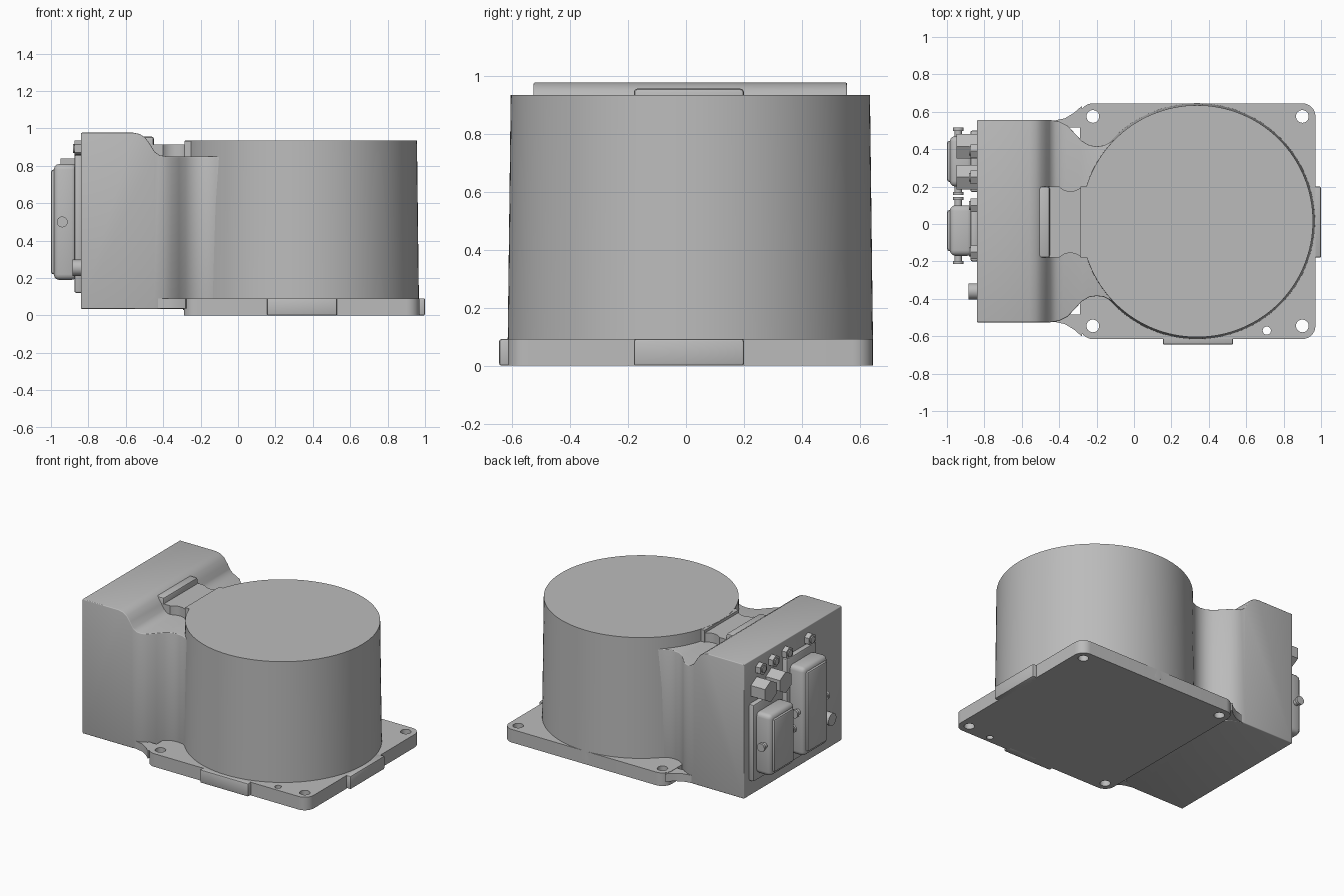
import bpy, bmesh, math
from mathutils import Matrix, Vector

old = bpy.data.objects.get("Cube")
if old:
    bpy.data.objects.remove(old, do_unlink=True)

grey = bpy.data.materials.new("housing_grey")
grey.use_nodes = True
grey.diffuse_color = (0.5, 0.5, 0.5, 1)
grey.node_tree.nodes["Principled BSDF"].inputs["Base Color"].default_value = (0.5, 0.5, 0.5, 1)

YC = 0.015          # symmetry line of the casting
WALL = -0.84        # x of the connector wall


def add(name, bm):
    bmesh.ops.recalc_face_normals(bm, faces=bm.faces)
    me = bpy.data.meshes.new(name)
    bm.to_mesh(me)
    bm.free()
    me.materials.append(grey)
    ob = bpy.data.objects.new(name, me)
    bpy.context.collection.objects.link(ob)
    return ob


def prism(name, pts, vec):
    """Extrude a closed 3D outline along vec."""
    bm = bmesh.new()
    face = bm.faces.new([bm.verts.new(p) for p in pts])
    ret = bmesh.ops.extrude_face_region(bm, geom=[face])
    moved = [v for v in ret["geom"] if isinstance(v, bmesh.types.BMVert)]
    bmesh.ops.translate(bm, verts=moved, vec=vec)
    return add(name, bm)


def box(name, x, y, z):
    bm = bmesh.new()
    bmesh.ops.create_cube(bm, size=1)
    for v in bm.verts:
        v.co = [r[0] if c < 0 else r[1] for c, r in zip(v.co, (x, y, z))]
    return add(name, bm)


def rod(name, start, end, r1, r2=None, sides=24):
    """Cylinder or cone between two points."""
    a, b = Vector(start), Vector(end)
    rot = (b - a).to_track_quat("Z", "Y").to_matrix().to_4x4()
    bm = bmesh.new()
    bmesh.ops.create_cone(bm, cap_ends=True, segments=sides, radius1=r1,
                          radius2=r1 if r2 is None else r2, depth=(b - a).length,
                          matrix=Matrix.Translation((a + b) / 2) @ rot)
    return add(name, bm)


def combine(ob, other, op="DIFFERENCE"):
    m = ob.modifiers.new("combine", "BOOLEAN")
    m.operation, m.solver, m.object = op, "EXACT", other
    other.hide_render = True


def finish(ob, bevel=0, segments=3, cutters=(), angle=35):
    """Round the edges, bake the modifiers and shade."""
    if bevel:
        m = ob.modifiers.new("round", "BEVEL")
        m.width, m.segments, m.limit_method = bevel, segments, "ANGLE"
        m.angle_limit = math.radians(40)
    if ob.modifiers:
        bpy.context.view_layer.update()
        dg = bpy.context.evaluated_depsgraph_get()
        me = bpy.data.meshes.new_from_object(ob.evaluated_get(dg))
        ob.modifiers.clear()
        ob.data = me
    for c in cutters:
        bpy.data.objects.remove(c, do_unlink=True)
    bpy.ops.object.select_all(action="DESELECT")
    ob.select_set(True)
    bpy.context.view_layer.objects.active = ob
    bpy.ops.object.shade_smooth_by_angle(angle=math.radians(angle))


# Base plate with rounded corners and mounting holes
outline = []
for cx, cy, start in ((0.9, 0.575, 0), (-0.22, 0.575, 90), (-0.22, -0.545, 180), (0.9, -0.545, 270)):
    for i in range(9):
        a = math.radians(start + i * 90 / 8)
        outline.append((cx + 0.07 * math.cos(a), cy + 0.07 * math.sin(a), 0))
plate = prism("base_plate", outline, (0, 0, 0.092))
holes = [rod("hole", (x, y, -0.1), (x, y, 0.2), r) for x, y, r in
         ((0.9, 0.575, 0.034), (-0.22, 0.575, 0.034), (-0.22, -0.545, 0.034),
          (0.9, -0.545, 0.034), (0.71, -0.57, 0.022))]
for h in holes:
    combine(plate, h)
finish(plate, cutters=holes)

# Locating pads on the plate edges
finish(box("front_pad", (0.155, 0.53), (-0.645, -0.58), (0, 0.092)), 0.008, 2)
finish(box("side_pad", (0.93, 1.0), (-0.18, 0.2), (0, 0.092)), 0.008, 2)

# Large drafted drum
finish(rod("drum", (0.337, YC, 0.03), (0.337, YC, 0.935), 0.631, 0.62, 128))

# Rear housing: plan outline trimmed by a side profile
half = [(WALL, 0.541), (-0.45, 0.541), (-0.4, 0.533), (-0.355, 0.51), (-0.315, 0.468),
        (-0.28, 0.43), (-0.24, 0.406), (-0.2, 0.4), (-0.16, 0.405), (-0.12, 0.425),
        (-0.07, 0.465), (-0.01, 0.497), (0.1, 0.45)]
plan = [(x, YC + y, 0.035) for x, y in half] + [(x, YC - y, 0.035) for x, y in reversed(half)]
housing = prism("rear_housing", plan, (0, 0, 1))
side = [(-1, -0.2), (-1, 0.977), (-0.56, 0.977), (-0.525, 0.97), (-0.495, 0.95), (-0.47, 0.915),
        (-0.445, 0.875), (-0.42, 0.857), (-0.38, 0.85), (0.3, 0.85), (0.3, -0.2)]
trim = prism("trim", [(x, -1, z) for x, z in side], (0, 2, 0))
combine(housing, trim, "INTERSECT")
finish(housing, 0.022, 3, [trim], 40)

# Webs between housing and plate corners
for s, label in ((1, "back"), (-1, "front")):
    web = [(-0.44, 0.535), (-0.37, 0.55), (-0.32, 0.58), (-0.28, 0.615), (-0.25, 0.5), (-0.4, 0.5)]
    finish(prism(label + "_web", [(x, YC + s * y, 0.036) for x, y in web], (0, 0, 0.054)))

# Bridge between housing and drum, with scalloped sides
bridge = box("bridge", (-0.46, -0.26), (-0.18, 0.2), (0.84, 0.915))
scallops = [rod("scallop", (-0.34, y, 0.8), (-0.34, y, 1), 0.085, sides=48) for y in (0.26, -0.24)]
for c in scallops:
    combine(bridge, c)
finish(bridge, cutters=scallops)
finish(box("bridge_lip", (-0.52, -0.45), (-0.18, 0.2), (0.84, 0.956)), 0.012, 2)
finish(box("drum_lip", (-0.285, -0.25), (-0.18, 0.2), (0.84, 0.934)))

# Plug connectors on the wall
for label, y0, y1, z0, z1, f0, f1 in (("short", 0.2, 0.47, 0.2, 0.61, 0.14, 0.68),
                                      ("tall", -0.17, 0.1, 0.2, 0.8, 0.12, 0.86)):
    finish(box(label + "_flange", (-0.875, WALL + 0.01), (y0 - 0.03, y1 + 0.03), (f0, f1)), 0.012, 2)
    finish(box(label + "_hood", (-0.985, -0.86), (y0, y1), (z0 - 0.01, z1 + 0.01)), 0.03, 3)
    finish(box(label + "_hood_cap", (-1.0, -0.96), (y0 + 0.025, y1 - 0.025), (z0 + 0.02, z1 - 0.02)), 0.014, 2)
    zc = (z0 + z1) / 2
    finish(rod(label + "_pivot", (-0.94, y0 - 0.03, zc), (-0.94, y1 + 0.03, zc), 0.02))
    for end, y, d in (("front", y0, -1), ("back", y1, 1)):
        finish(rod(f"{label}_{end}_knob", (-0.94, y + d * 0.028, zc), (-0.94, y + d * 0.045, zc), 0.029))

# Large hex fittings
for i, y in enumerate((0.415, 0.25)):
    finish(rod(f"hex_fitting_{i + 1}", (WALL + 0.01, y, 0.765), (-0.95, y, 0.765), 0.075, sides=6))

# Row of hex bolts and one round plug
for i, y in enumerate((0.39, 0.25, 0.1, -0.15)):
    finish(rod(f"hex_bolt_{i + 1}", (WALL + 0.01, y, 0.893), (-0.875, y, 0.893), 0.042, sides=6))
    finish(rod(f"bolt_tip_{i + 1}", (-0.87, y, 0.893), (-0.882, y, 0.893), 0.024))
finish(rod("round_plug", (WALL + 0.01, -0.36, 0.255), (-0.885, -0.36, 0.255), 0.043))
